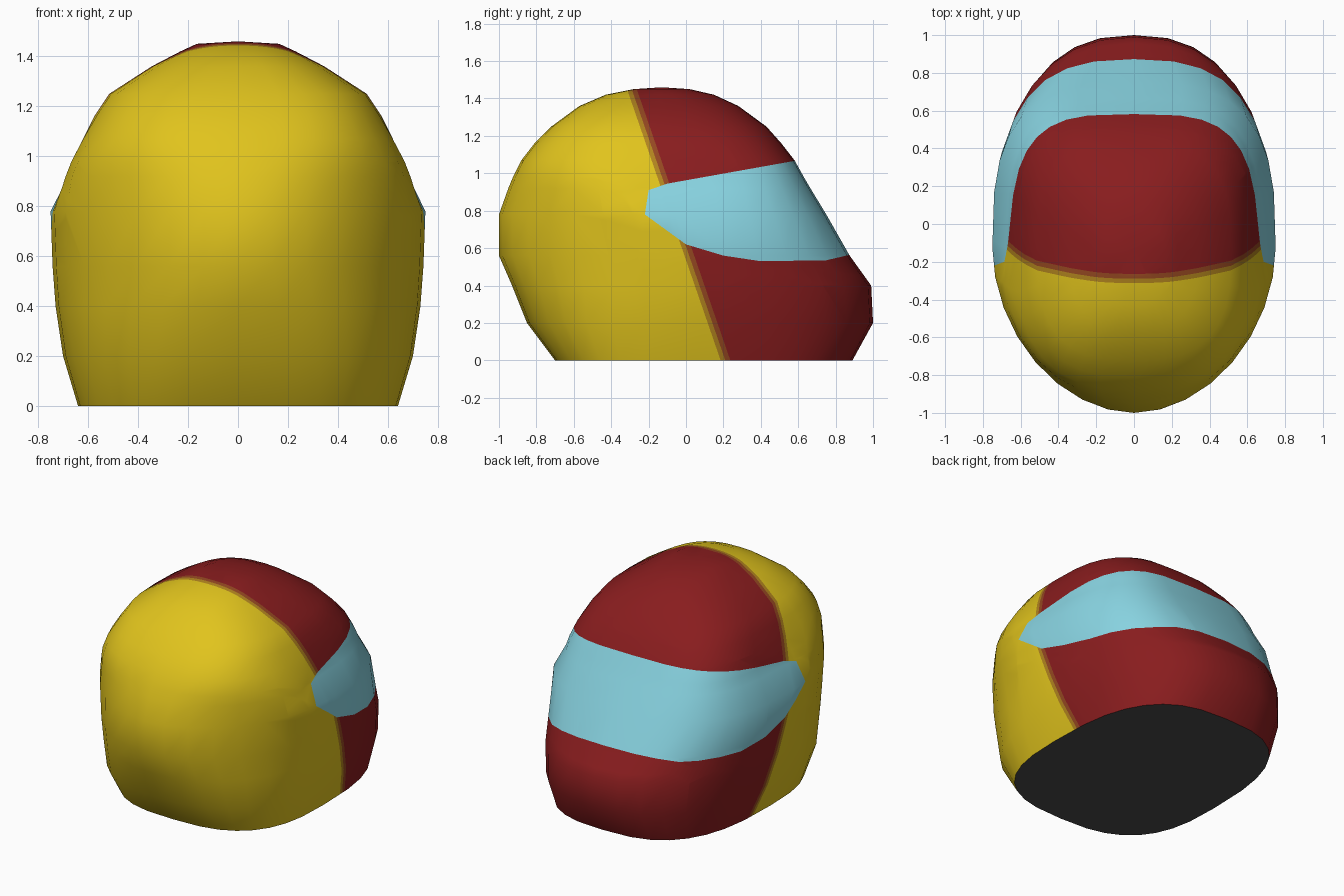
import bpy, bmesh, math
from mathutils import Vector

if "Cube" in bpy.data.objects:
    bpy.data.objects.remove(bpy.data.objects["Cube"])

COLOURS = [("yellow", (0.75, 0.55, 0.012)), ("red", (0.25, 0.012, 0.013)),
           ("visor_blue", (0.25, 0.66, 0.76)), ("gold_trim", (0.44, 0.23, 0.013)),
           ("brown_trim", (0.30, 0.065, 0.015)), ("charcoal", (0.07, 0.07, 0.07))]
YELLOW, RED, BLUE, GOLD, BROWN, DARK = range(6)

# Horizontal sections: z, half width, y min, y max,
# boxiness of -y half, boxiness of +y half, narrowing beside the visor
RINGS = [(0.00, .640, -.70, .89, 2.8, 2.8, 0), (0.20, .700, -.85, 1.0, 2.5, 2.4, 0),
         (0.40, .730, -.93, .99, 2.2, 2.3, 0), (0.56, .742, -1.0, .875, 1.95, 2.6, 0),
         (0.78, .750, -1.0, .75, 1.9, 3.0, 0), (0.92, .715, -.95, .665, 2.1, 3.3, .06),
         (0.98, .685, -.925, .63, 2.3, 3.5, .05), (1.07, .630, -.88, .58, 2.6, 3.5, .02),
         (1.16, .575, -.81, .51, 2.7, 3.3, 0), (1.25, .515, -.72, .43, 2.8, 3.0, 0),
         (1.36, .345, -.57, .28, 2.6, 2.6, 0), (1.42, .230, -.43, .15, 2.3, 2.3, 0),
         (1.45, .165, -.28, .02, 2.0, 2.0, 0)]
SEGS = 32


def spow(v, p):
    return math.copysign(abs(v) ** p, v) if abs(v) > 1e-9 else 0.0


# Loft the shell
bm = bmesh.new()
loops = []
for z, w, y0, y1, nf, nb, k in RINGS:
    yc = (y0 + y1) / 2 if z > 0.5 else min(0, (y0 + y1) / 2)
    loop = []
    for i in range(SEGS):
        a = 2 * math.pi * i / SEGS
        c, s = math.cos(a), math.sin(a)
        n, r = (nb, y1 - yc) if s > 0 else (nf, yc - y0)
        y = yc + r * spow(s, 2 / n)
        x = w * spow(c, 2 / n) * (1 - k * min(1, max(0, (y + 0.4) / 0.3)))
        loop.append(bm.verts.new((x, y, z)))
    loops.append(loop)
apex = bm.verts.new((0, -0.13, 1.46))
for i in range(SEGS):
    j = (i + 1) % SEGS
    for a, b in zip(loops, loops[1:]):
        bm.faces.new((a[i], a[j], b[j], b[i]))
    bm.faces.new((loops[-1][i], loops[-1][j], apex))
bm.faces.new(loops[0][::-1])


def cut(co, no, near=lambda c: True):
    faces = [f for f in bm.faces if near(f.calc_center_median())]
    geom = set(faces)
    for f in faces:
        geom.update(f.edges)
        geom.update(f.verts)
    bmesh.ops.bisect_plane(bm, geom=list(geom), dist=1e-4, plane_co=co, plane_no=no)


# Slanted trim lines between front and rear shell
SLOPE = 0.345
TRIM = (0.185, 0.21, 0.237)
for y in TRIM:
    cut((0, y, 0), (0, 1, SLOPE))

# Visor outline in side view (open towards +y)
VISOR = [(.90, .57), (.75, .535), (.40, .53), (.20, .56), (0, .62),
         (-.22, .78), (-.20, .91), (-.10, .945), (.60, 1.07)]
sides = []
for (ya, za), (yb, zb) in zip(VISOR, VISOR[1:]):
    no = Vector((0, zb - za, ya - yb)).normalized()   # points into the visor
    sides.append((Vector((0, ya, za)), no))
    cut((0, ya, za), no, lambda c: c.y > -0.4 and 0.4 < c.z < 1.17)

# Colour by position
for f in bm.faces:
    c = f.calc_center_median()
    if c.z < 1e-4:
        f.material_index = DARK
    elif all((c - co).dot(no) > 0 for co, no in sides):
        f.material_index = BLUE
    else:
        t = c.y + SLOPE * c.z
        f.material_index = (YELLOW if t < TRIM[0] else GOLD if t < TRIM[1]
                            else BROWN if t < TRIM[2] else RED)
bmesh.ops.recalc_face_normals(bm, faces=bm.faces[:])

me = bpy.data.meshes.new("helmet_shell")
bm.to_mesh(me)
bm.free()
for name, rgb in COLOURS:
    m = bpy.data.materials.new(name)
    m.diffuse_color = (*rgb, 1)
    m.use_nodes = True
    m.node_tree.nodes["Principled BSDF"].inputs["Base Color"].default_value = m.diffuse_color
    me.materials.append(m)
ob = bpy.data.objects.new("helmet_shell", me)
bpy.context.collection.objects.link(ob)
bpy.context.view_layer.objects.active = ob
ob.select_set(True)
bpy.ops.object.shade_smooth_by_angle(angle=math.radians(50))
